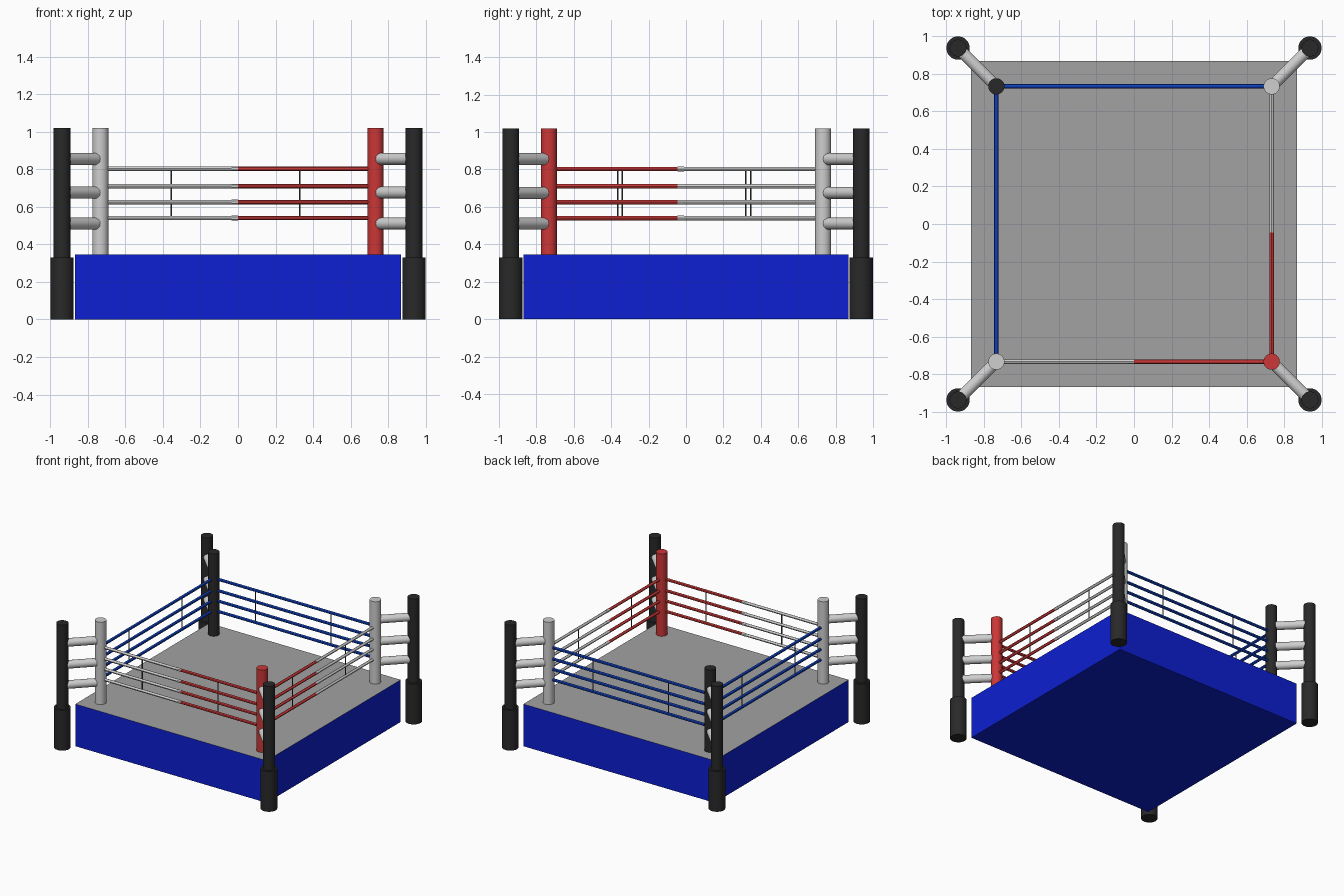
import bpy
import bmesh
from mathutils import Vector

cube = bpy.data.objects.get("Cube")
if cube:
    bpy.data.objects.remove(cube, do_unlink=True)


def material(name, r, g, b):
    m = bpy.data.materials.new(name)
    m.use_nodes = True
    m.diffuse_color = (r, g, b, 1)
    m.node_tree.nodes["Principled BSDF"].inputs["Base Color"].default_value = (r, g, b, 1)
    return m


APRON = material("apron blue", 0.004, 0.014, 0.64)
FLOOR = material("canvas grey", 0.36, 0.36, 0.36)
BLACK = material("black", 0.022, 0.022, 0.022)
WHITE = material("light grey", 0.62, 0.62, 0.62)
RED = material("red", 0.6, 0.038, 0.038)
BLUE = material("rope blue", 0.005, 0.05, 0.5)
STRAP = material("strap grey", 0.07, 0.07, 0.07)


def rod(name, start, end, radius, mat, sides=24):
    """Cylinder running between two points."""
    a, b = Vector(start), Vector(end)
    bpy.ops.mesh.primitive_cylinder_add(vertices=sides, radius=radius,
                                        depth=(b - a).length, location=(a + b) / 2)
    obj = bpy.context.object
    obj.name = name
    obj.rotation_euler = (b - a).to_track_quat("Z", "Y").to_euler()
    obj.data.materials.append(mat)
    bpy.ops.object.shade_smooth_by_angle()
    return obj


# Platform: blue apron with a grey canvas on top
HALF, DECK = 0.868, 0.345
bm = bmesh.new()
bmesh.ops.create_cube(bm, size=1)
for v in bm.verts:
    v.co = (v.co.x * 2 * HALF, v.co.y * 2 * HALF, (v.co.z + 0.5) * DECK)
bm.normal_update()
for f in bm.faces:
    f.material_index = 1 if f.normal.z > 0.5 else 0
mesh = bpy.data.meshes.new("platform")
bm.to_mesh(mesh)
bm.free()
mesh.materials.append(APRON)
mesh.materials.append(FLOOR)
bpy.context.collection.objects.link(bpy.data.objects.new("platform", mesh))

# Corners: outer post with a thick foot, inner post, three braces
INNER, OUTER, TOP = 0.733, 0.937, 1.02
corners = {"front_right": (-1, -1, WHITE), "front_left": (1, -1, RED),
           "back_right": (-1, 1, BLACK), "back_left": (1, 1, WHITE)}
for side, (sx, sy, mat) in corners.items():
    ox, oy = sx * OUTER, sy * OUTER
    rod(side + "_outer_foot", (ox, oy, 0), (ox, oy, 0.33), 0.062, BLACK, 32)
    rod(side + "_outer_post", (ox, oy, 0.33), (ox, oy, TOP), 0.045, BLACK, 32)
    rod(side + "_inner_post", (sx * INNER, sy * INNER, DECK),
        (sx * INNER, sy * INNER, TOP), 0.043, mat, 32)
    for z in (0.51, 0.675, 0.855):
        rod(side + "_brace", (sx * 0.756, sy * 0.756, z), (ox, oy, z), 0.032, WHITE)

# Ropes: blue on the back and right, half white and half red on the others
ROPES = (0.54, 0.625, 0.71, 0.803)


def place(axis, side, t, z):
    return (t, side * INNER, z) if axis == "x" else (side * INNER, t, z)


def rope_side(name, axis, side, parts, straps):
    for z in ROPES:
        for start, end, mat, radius in parts:
            rod(name + "_rope", place(axis, side, start, z),
                place(axis, side, end, z), radius, mat, 12)
    for t in straps:
        rod(name + "_strap", place(axis, side, t, ROPES[0]),
            place(axis, side, t, ROPES[-1]), 0.004, STRAP, 8)


R = 0.0115
rope_side("front", "x", -1, [(-INNER, -0.02, WHITE, R), (-0.035, 0, WHITE, R * 1.1),
                             (0, INNER, RED, R)], (-0.355, 0.33))
rope_side("left", "y", 1, [(-INNER, -0.045, RED, R), (-0.045, -0.01, WHITE, R * 1.1),
                           (-0.02, INNER, WHITE, R)], (-0.34, 0.345))
rope_side("back", "x", 1, [(-INNER, INNER, BLUE, R)], (-0.355, 0.33))
rope_side("right", "y", -1, [(-INNER, INNER, BLUE, R)], (-0.365, 0.32))
